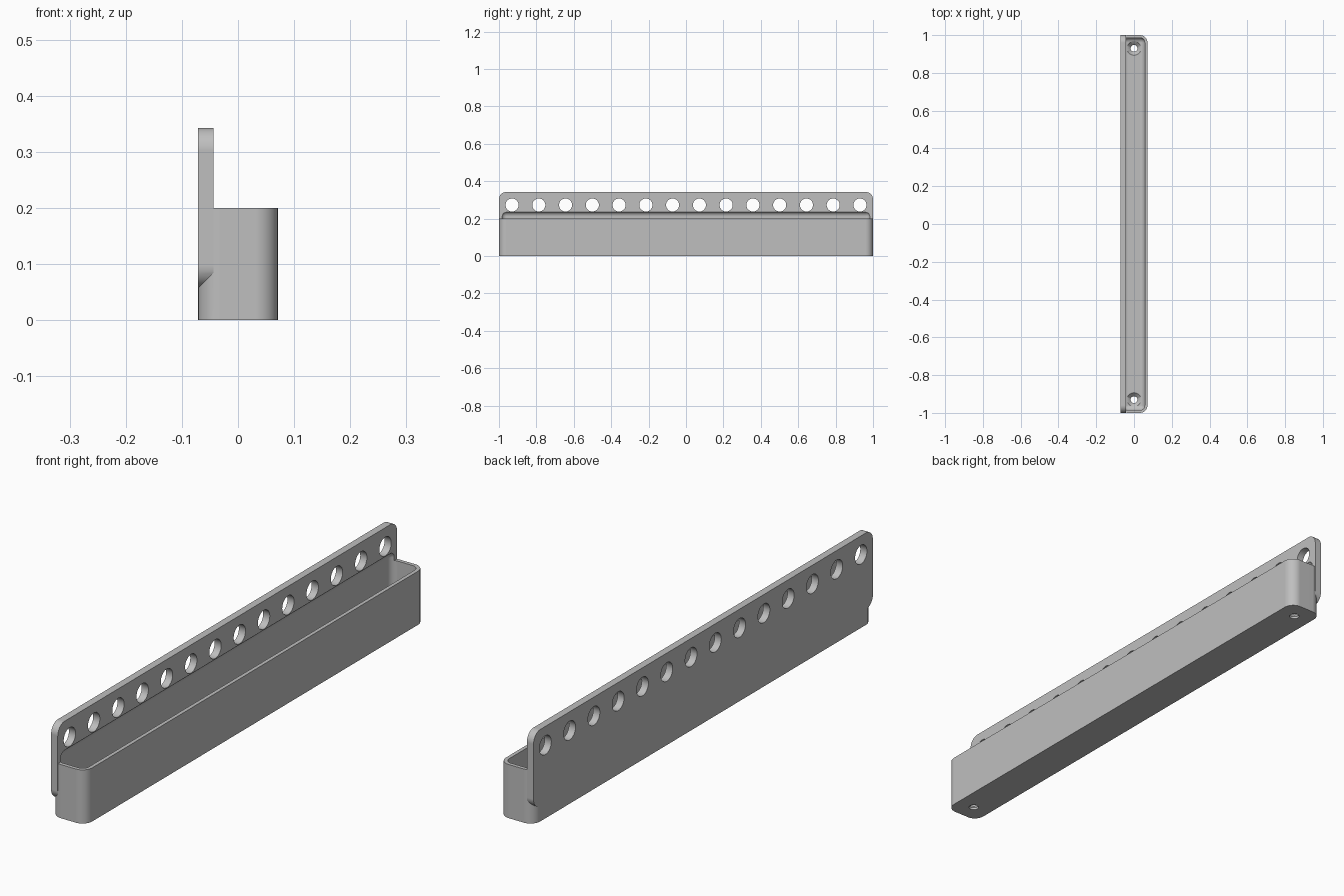
import bpy, bmesh, math
from mathutils import Matrix, Vector

cube = bpy.data.objects.get("Cube")
if cube:
    bpy.data.objects.remove(cube, do_unlink=True)

grey = bpy.data.materials.new("plain grey")
grey.use_nodes = True
colour = (0.52, 0.52, 0.52, 1)
grey.diffuse_color = colour
grey.node_tree.nodes["Principled BSDF"].inputs["Base Color"].default_value = colour


def finish(bm, name):
    mesh = bpy.data.meshes.new(name)
    bm.to_mesh(mesh)
    bm.free()
    mesh.materials.append(grey)
    obj = bpy.data.objects.new(name, mesh)
    bpy.context.collection.objects.link(obj)
    return obj


def rounded_box(name, low, high, radius, axis=None, segments=10):
    """Box with the edges along one axis rounded, or all edges if no axis."""
    low, high = Vector(low), Vector(high)
    bm = bmesh.new()
    bmesh.ops.create_cube(bm, size=1)
    bmesh.ops.scale(bm, vec=high - low, verts=bm.verts)
    bmesh.ops.translate(bm, vec=(low + high) / 2, verts=bm.verts)
    edges = [e for e in bm.edges if axis is None
             or abs(e.verts[0].co[axis] - e.verts[1].co[axis]) > 1e-5]
    bmesh.ops.bevel(bm, geom=edges, offset=radius, segments=segments,
                    affect='EDGES', profile=0.5)
    return finish(bm, name)


def cone(name, r1, r2, depth, matrix):
    bm = bmesh.new()
    bmesh.ops.create_cone(bm, cap_ends=True, segments=32, radius1=r1,
                          radius2=r2, depth=depth, matrix=matrix)
    return finish(bm, name)


def boolean(target, tool, operation):
    mod = target.modifiers.new(operation.lower(), 'BOOLEAN')
    mod.operation, mod.object, mod.solver = operation, tool, 'EXACT'
    bpy.context.view_layer.objects.active = target
    bpy.ops.object.modifier_apply(modifier=mod.name)
    bpy.data.objects.remove(tool, do_unlink=True)


half_w, wall, corner = 0.071, 0.014, 0.04
plate_x, floor_z = -0.0435, 0.028

# Tray body joined to the tall mounting plate
tray = rounded_box("wall_tray", (-half_w, -1, 0), (half_w, 1, 0.2), corner, axis=2)
plate = rounded_box("mounting_plate", (-half_w, -1, 0.0575), (plate_x, 1, 0.343),
                    corner, axis=0)
boolean(tray, plate, 'UNION')

# Rounded cavity, which also scoops into the plate above the rim
cavity = rounded_box("cavity_cutter", (-half_w + wall, -1 + wall, floor_z),
                     (half_w - wall, 1 - wall, 0.238), corner - wall, segments=8)
boolean(tray, cavity, 'DIFFERENCE')

# Row of round holes through the plate
count, reach = 14, 0.93
for i in range(count):
    y = -reach + 2 * reach * i / (count - 1)
    matrix = Matrix.Translation((-0.057, y, 0.273)) @ Matrix.Rotation(math.pi / 2, 4, 'Y')
    boolean(tray, cone("plate_hole_cutter", 0.035, 0.035, 0.06, matrix), 'DIFFERENCE')

# Countersunk screw holes in the floor
for y in (-reach, reach):
    boolean(tray, cone("screw_hole_cutter", 0.018, 0.018, 0.1,
                       Matrix.Translation((0, y, 0))), 'DIFFERENCE')
    boolean(tray, cone("countersink_cutter", 0.014, 0.04, 0.026,
                       Matrix.Translation((0, y, floor_z - 0.01))), 'DIFFERENCE')

# Smooth the fillets and keep the flat faces flat
bpy.ops.object.select_all(action='DESELECT')
tray.select_set(True)
bpy.context.view_layer.objects.active = tray
bpy.ops.object.shade_smooth_by_angle(angle=math.radians(30))
weighted = tray.modifiers.new("weighted normals", 'WEIGHTED_NORMAL')
weighted.keep_sharp = True
